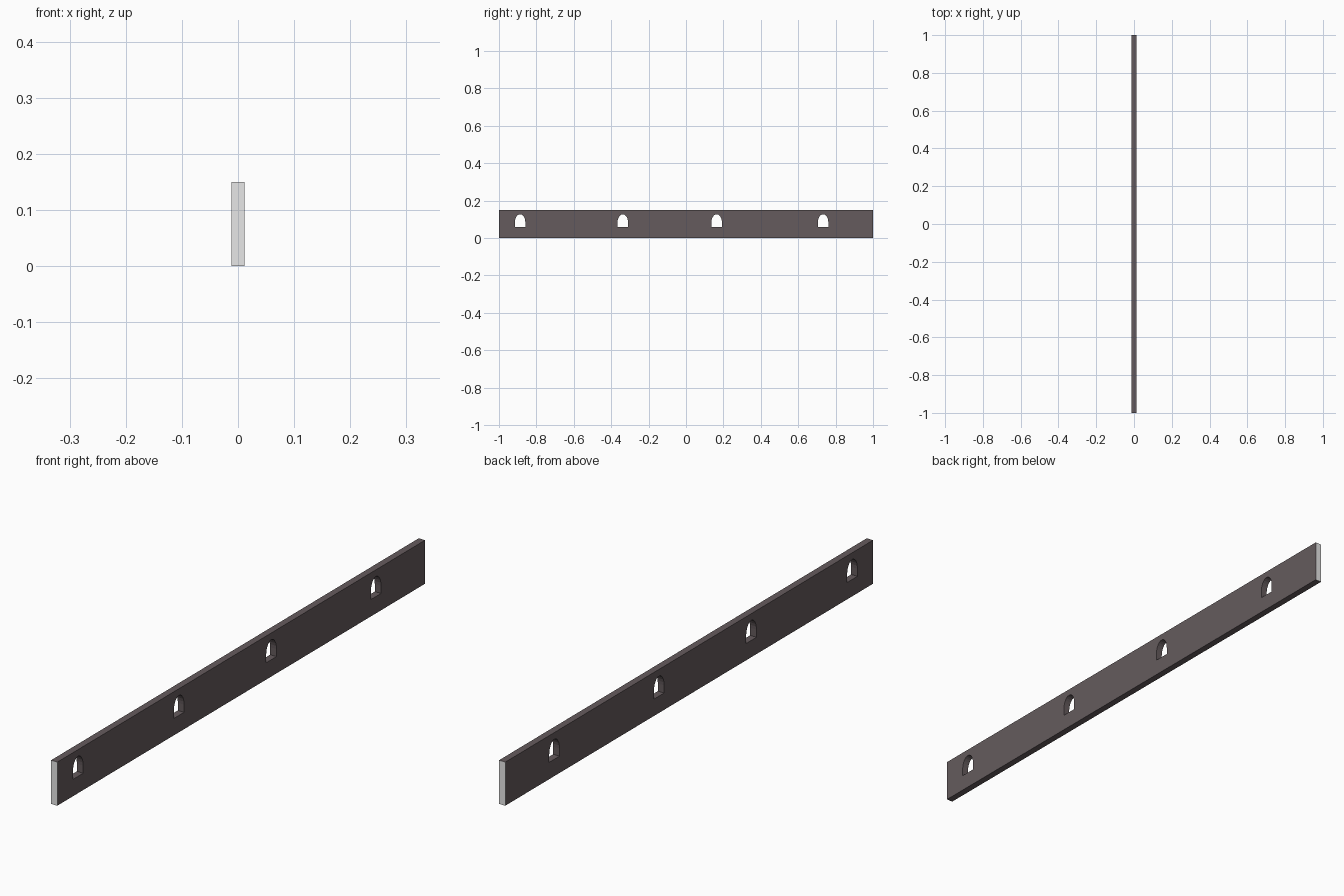
import bpy, bmesh, math

if "Cube" in bpy.data.objects:
    bpy.data.objects.remove(bpy.data.objects["Cube"])

HALF_T, HALF_L, HEIGHT = 0.012, 1.0, 0.15
HOLES = [-0.887, -0.338, 0.164, 0.733]
HALF_W, SILL, SPRING, TOP = 0.028, 0.058, 0.084, 0.127


def material(name, color):
    m = bpy.data.materials.new(name)
    m.diffuse_color = (*color, 1)
    m.use_nodes = True
    m.node_tree.nodes["Principled BSDF"].inputs["Base Color"].default_value = m.diffuse_color
    return m


dark = material("dark_brown_grey", (0.13, 0.105, 0.11))
light = material("light_grey", (0.8, 0.8, 0.8))


def extrude_profile(name, points, half):
    """Extrude a (y, z) outline along x."""
    bm = bmesh.new()
    face = bm.faces.new([bm.verts.new((-half, y, z)) for y, z in points])
    ext = bmesh.ops.extrude_face_region(bm, geom=[face])
    verts = [v for v in ext["geom"] if isinstance(v, bmesh.types.BMVert)]
    bmesh.ops.translate(bm, verts=verts, vec=(2 * half, 0, 0))
    bmesh.ops.recalc_face_normals(bm, faces=bm.faces[:])
    me = bpy.data.meshes.new(name)
    bm.to_mesh(me)
    bm.free()
    ob = bpy.data.objects.new(name, me)
    bpy.context.collection.objects.link(ob)
    me.materials.append(dark)
    me.materials.append(light)
    return ob


# Long board with pale cut ends
board = extrude_profile("board", [(-HALF_L, 0), (HALF_L, 0),
                                  (HALF_L, HEIGHT), (-HALF_L, HEIGHT)], HALF_T)
for p in board.data.polygons:
    p.material_index = 1 if abs(p.normal.y) > 0.9 else 0

# Arched openings through the board
for i, y in enumerate(HOLES):
    arch = [(y - HALF_W, SILL), (y + HALF_W, SILL)]
    for k in range(13):
        a = math.pi * k / 12
        arch.append((y + HALF_W * math.cos(a),
                     SPRING + (TOP - SPRING) * math.sin(a)))
    cutter = extrude_profile(f"arch_cutter_{i + 1}", arch, 0.05)
    cutter.hide_render = True
    cutter.hide_viewport = True
    mod = board.modifiers.new(f"arch_{i + 1}", 'BOOLEAN')
    mod.operation = 'DIFFERENCE'
    mod.solver = 'EXACT'
    mod.object = cutter
